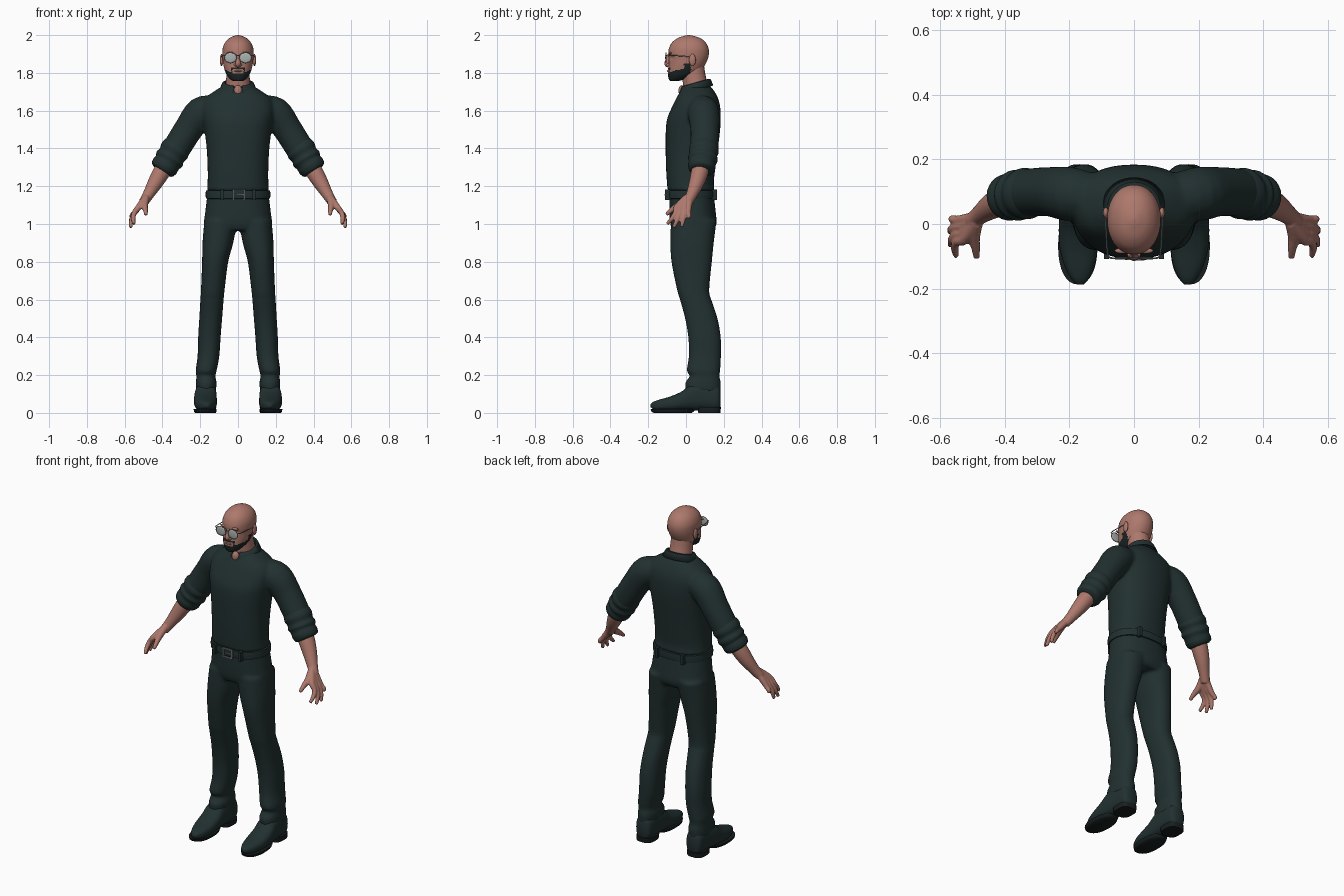
import bpy, bmesh
from math import sin, cos, pi, radians, copysign
from mathutils import Vector

if "Cube" in bpy.data.objects:
    bpy.data.objects.remove(bpy.data.objects["Cube"])


def material(name, r, g, b):
    m = bpy.data.materials.new(name)
    m.use_nodes = True
    m.diffuse_color = (r, g, b, 1)
    m.node_tree.nodes["Principled BSDF"].inputs["Base Color"].default_value = (r, g, b, 1)
    return m


CLOTH = material("dark_green_cloth", .016, .03, .03)
SKIN = material("skin", .42, .19, .15)
BEARD = material("beard_black", .011, .018, .018)
LENS = material("lens_grey", .4, .44, .42)
METAL = material("metal", .22, .23, .23)
SOLE = material("sole_black", .009, .013, .013)


def spline(rows, k=4):
    """Catmull-Rom interpolation of rows of numbers."""
    out = []
    for i in range(len(rows) - 1):
        a, b, c, d = rows[max(i - 1, 0)], rows[i], rows[i + 1], rows[min(i + 2, len(rows) - 1)]
        for j in range(k):
            t = j / k
            out.append([.5 * (2 * q + (r - p) * t + (2 * p - 5 * q + 4 * r - s) * t * t
                              + (3 * q - p - 3 * r + s) * t ** 3) for p, q, r, s in zip(a, b, c, d)])
    return out + [list(rows[-1])]


def skin_rings(bm, rings, caps=True):
    vs = [[bm.verts.new(p) for p in ring] for ring in rings]
    n = len(vs[0])
    for a, b in zip(vs, vs[1:]):
        for i in range(n):
            bm.faces.new((a[i], a[(i + 1) % n], b[(i + 1) % n], b[i]))
    if caps:
        bm.faces.new(vs[0])
        bm.faces.new(vs[-1])


def oval(a0, a1, b0, b1, p, n):
    """Superellipse filling the given bounds."""
    for i in range(n):
        c, s = cos(2 * pi * i / n), sin(2 * pi * i / n)
        yield ((a0 + a1) / 2 + (a1 - a0) / 2 * copysign(abs(c) ** (2 / p), c),
               (b0 + b1) / 2 + (b1 - b0) / 2 * copysign(abs(s) ** (2 / p), s))


def stack(bm, rows, p=2.3, n=40, k=4, along="z"):
    """Loft of ovals: rows of (level, a0, a1, b0, b1)."""
    rings = []
    for h, *box in spline(rows, k):
        rings.append([(a, b, h) if along == "z" else (a, h, b) for a, b in oval(*box, p, n)])
    skin_rings(bm, rings)


def tube(bm, pts, n=20, k=4):
    """Round limb through rows of (x, y, z, radius)."""
    rows = spline(pts, k)
    rings = []
    for i, (x, y, z, r) in enumerate(rows):
        t = Vector(rows[min(i + 1, len(rows) - 1)][:3]) - Vector(rows[max(i - 1, 0)][:3])
        u = t.cross(Vector((.1, 1, .05))).normalized()
        v = t.cross(u).normalized()
        rings.append([Vector((x, y, z)) + r * (u * cos(2 * pi * j / n) + v * sin(2 * pi * j / n))
                      for j in range(n)])
    skin_rings(bm, rings)


def ball(bm, centre, size):
    vs = bmesh.ops.create_uvsphere(bm, u_segments=20, v_segments=12, radius=1)["verts"]
    for v in vs:
        v.co = Vector([c + s * q for c, s, q in zip(centre, size, v.co)])


def box(bm, centre, size):
    for v in bmesh.ops.create_cube(bm, size=1)["verts"]:
        v.co = Vector([c + s * q for c, s, q in zip(centre, size, v.co)])


def finish(name, bm, mats, mirror=False, voxel=0, smooth=4, angle=50):
    bmesh.ops.recalc_face_normals(bm, faces=bm.faces)
    for f in bm.faces:
        f.smooth = True
    me = bpy.data.meshes.new(name)
    bm.to_mesh(me)
    bm.free()
    me.set_sharp_from_angle(angle=radians(angle))
    for m in mats:
        me.materials.append(m)
    ob = bpy.data.objects.new(name, me)
    bpy.context.collection.objects.link(ob)
    if mirror:
        ob.modifiers.new("mirror", "MIRROR").use_mirror_merge = False
    if voxel:
        r = ob.modifiers.new("merge", "REMESH")
        r.mode, r.voxel_size, r.use_smooth_shade = "VOXEL", voxel, True
        s = ob.modifiers.new("soften", "SMOOTH")
        s.factor, s.iterations = .5, smooth
    return ob


# Shirt: torso and sleeves fused together
bm = bmesh.new()
stack(bm, [(z, -w, w, f, b) for z, w, f, b in (
    (1.175, .165, -.097, .153), (1.22, .161, -.101, .147), (1.3, .161, -.106, .156),
    (1.4, .166, -.108, .169), (1.5, .178, -.107, .181), (1.56, .188, -.099, .184),
    (1.62, .192, -.074, .181), (1.665, .175, -.052, .17), (1.7, .13, -.032, .152),
    (1.735, .075, -.01, .125))])
for s in (1, -1):
    tube(bm, [(s * x, y, z, r) for x, y, z, r in (
        (.12, .085, 1.61, .07), (.195, .092, 1.59, .084), (.26, .1, 1.505, .077),
        (.32, .097, 1.41, .075), (.35, .09, 1.365, .07), (.385, .083, 1.315, .06))])
finish("shirt", bm, [CLOTH], voxel=.009, smooth=6)

# Rolled sleeves
bm = bmesh.new()
tube(bm, [(.318, .097, 1.415, .072), (.335, .094, 1.39, .08), (.35, .091, 1.365, .073),
          (.362, .089, 1.345, .079), (.374, .086, 1.325, .071), (.388, .083, 1.305, .073),
          (.398, .08, 1.288, .067), (.403, .079, 1.28, .055)], n=28)
finish("rolled_sleeves", bm, [CLOTH], mirror=True)

# Turned-down collar, open at the front
bm = bmesh.new()
cols = []
for i in range(41):
    a = radians(-90 + 17 + 326 * i / 40)
    tab = max(0, -sin(a)) ** 4
    prof = ((.068, .064, -.03), (.072, .068, .01), (.08, .076, .008), (.098, .09, -.03 - .03 * tab))
    cols.append([bm.verts.new((rx * cos(a), .052 + ry * sin(a) - .012 * tab * (j == 3),
                               1.737 + dz + .28 * ry * sin(a)))
                 for j, (rx, ry, dz) in enumerate(prof)])
for a, b in zip(cols, cols[1:]):
    for j in range(3):
        bm.faces.new((a[j], a[j + 1], b[j + 1], b[j]))
ob = finish("collar", bm, [CLOTH])
m = ob.modifiers.new("thickness", "SOLIDIFY")
m.thickness, m.offset = .006, 0

# Neck with the bare patch at the open collar
bm = bmesh.new()
tube(bm, [(0, .06, 1.66, .066), (0, .052, 1.72, .066), (0, .042, 1.78, .062), (0, .035, 1.84, .06)], n=32)
ball(bm, (0, -.022, 1.705), (.022, .018, .03))
finish("neck", bm, [SKIN])

# Head, with the beard chosen by face position
bm = bmesh.new()
stack(bm, [(z, -w, w, f, b) for z, w, f, b in (
    (1.756, .022, -.083, -.045), (1.765, .04, -.09, -.01), (1.785, .057, -.095, .04),
    (1.81, .069, -.096, .08), (1.84, .077, -.092, .1), (1.87, .081, -.09, .114),
    (1.9, .083, -.094, .121), (1.93, .081, -.09, .119), (1.96, .069, -.075, .105),
    (1.983, .047, -.046, .078), (1.996, .02, -.01, .04), (2.0, .003, .01, .018))], p=2.1, n=72, k=6)
for v in bm.verts:  # eye sockets
    d = ((abs(v.co.x) - .035) / .022) ** 2 + ((v.co.z - 1.882) / .016) ** 2
    if v.co.y < 0 and d < 1:
        v.co.y += .009 * (1 - d)
for f in bm.faces:
    c = f.calc_center_median()
    ax = abs(c.x)
    jaw = c.y < .02 and c.z < 1.795 + .45 * max(0, ax - .02)
    side = -.01 < c.y < .025 and c.z < 1.85
    lip = c.y < -.05 and ax < .036 and 1.819 < c.z < 1.828
    corner = c.y < -.05 and .028 < ax < .037 and c.z < 1.825
    f.material_index = int(jaw or side or lip or corner)
finish("head", bm, [SKIN, BEARD])

# Facial features
bm = bmesh.new()
tube(bm, [(0, -.088, 1.9, .008), (0, -.097, 1.868, .011), (0, -.101, 1.848, .014),
          (0, -.092, 1.835, .01)], n=14)
for s in (1, -1):
    ball(bm, (s * .013, -.094, 1.842), (.008, .01, .008))
    ball(bm, (s * .034, -.083, 1.904), (.026, .009, .007))
    ball(bm, (s * .087, .034, 1.868), (.009, .018, .032))
ball(bm, (0, -.094, 1.81), (.022, .006, .005))
finish("nose_brows_ears_lips", bm, [SKIN])

# Glasses
bm = bmesh.new()
ball(bm, (.04, -.106, 1.88), (.031, .004, .026))
finish("lenses", bm, [LENS], mirror=True)
bm = bmesh.new()
loop = []
for i in range(25):
    a = 2 * pi * i / 24
    loop.append((.04 + .032 * cos(a), -.106, 1.88 + .027 * sin(a), .0022))
tube(bm, loop, n=6, k=1)
tube(bm, [(0, -.108, 1.893, .0025), (.012, -.107, 1.89, .0025)], n=6)
tube(bm, [(.068, -.105, 1.893, .0025), (.081, -.095, 1.893, .0025), (.086, -.03, 1.89, .0025),
          (.089, .035, 1.885, .0025)], n=6)
finish("glasses_frame", bm, [METAL], mirror=True)

# Forearms and hands: every finger runs from the wrist, fused into a palm
bm = bmesh.new()
tube(bm, [(.365, .087, 1.34, .045), (.405, .073, 1.275, .046), (.44, .055, 1.215, .04),
          (.475, .03, 1.155, .03), (.5, .01, 1.115, .026)])
for ky, tx, ty, tz in ((-.047, .55, -.1, 1.0), (-.027, .568, -.066, .982),
                       (-.006, .57, -.024, .985), (.014, .565, .016, 1.03)):
    tube(bm, [(.487, .017 + ky * .25, 1.14, .02), (.525, ky, 1.09, .017), (.548, ky * 1.1 - .003, 1.06, .014),
              ((tx + .56) / 2, (ky + ty) / 2, (1.06 + tz) / 2, .0125), (tx, ty, tz, .009)], n=12)
tube(bm, [(.488, .0, 1.135, .02), (.495, -.04, 1.1, .019), (.49, -.075, 1.075, .014),
          (.487, -.105, 1.05, .01)], n=12)
finish("forearms_and_hands", bm, [SKIN], mirror=True, voxel=.005, smooth=3)

# Trousers: hips and legs fused together
bm = bmesh.new()
stack(bm, [(.965, -.165, .165, -.07, .145), (1.0, -.181, .181, -.083, .162),
           (1.06, -.174, .174, -.088, .158), (1.17, -.161, .161, -.088, .145)])
for s in (1, -1):
    stack(bm, [(z, *sorted((s * a, s * b)), f, k) for z, a, b, f, k in (
        (1.02, .004, .178, -.08, .162), (.9, .025, .188, -.082, .147), (.8, .052, .19, -.077, .137),
        (.65, .071, .196, -.047, .123), (.6, .076, .199, -.032, .134), (.5, .084, .205, -.005, .167),
        (.4, .092, .211, .012, .184), (.3, .099, .214, .015, .185), (.225, .113, .224, .004, .181),
        (.195, .12, .22, .02, .177), (.16, .113, .223, -.004, .184), (.115, .118, .222, .0, .182))])
finish("trousers", bm, [CLOTH], voxel=.009, smooth=5)

# Belt with loops
bm = bmesh.new()
stack(bm, [(z, -.164 - g, .164 + g, -.095 - g, .15 + g) for z, g in (
    (1.132, -.01), (1.135, .006), (1.155, .008), (1.177, .006), (1.18, -.01))], k=1, n=48)
for s in (1, -1):
    box(bm, (s * .085, -.094, 1.155), (.016, .03, .056))
    box(bm, (s * .085, .148, 1.155), (.016, .03, .056))
finish("belt", bm, [CLOTH], angle=40)

# Buckle
bm = bmesh.new()
for s in (1, -1):
    box(bm, (.005 + s * .029, -.107, 1.155), (.008, .01, .056))
    box(bm, (.005, -.107, 1.155 + s * .025), (.06, .01, .007))
box(bm, (.012, -.109, 1.155), (.04, .007, .006))
finish("buckle", bm, [METAL])

# Shoes: lofted from heel to toe
bm = bmesh.new()
stack(bm, [(.182, .14, .195, .03, .12), (.165, .12, .215, .012, .15), (.1, .115, .222, .012, .165),
           (.03, .113, .23, .012, .155), (-.02, .112, .233, .012, .115), (-.08, .113, .229, .01, .088),
           (-.135, .124, .213, .012, .072), (-.17, .14, .194, .018, .06), (-.187, .155, .178, .03, .048)],
      p=2.5, n=32, along="y")
finish("shoes", bm, [CLOTH], mirror=True, angle=70)

# Soles and heels
bm = bmesh.new()
stack(bm, [(.0, .122, .226, -.172, .03), (.006, .115, .233, -.183, .04), (.02, .113, .235, -.187, .05)],
      p=2.2, k=1, n=32)
stack(bm, [(.0, .117, .22, .065, .182), (.03, .115, .221, .06, .185)], p=3, k=1, n=32)
finish("soles", bm, [SOLE], mirror=True)
